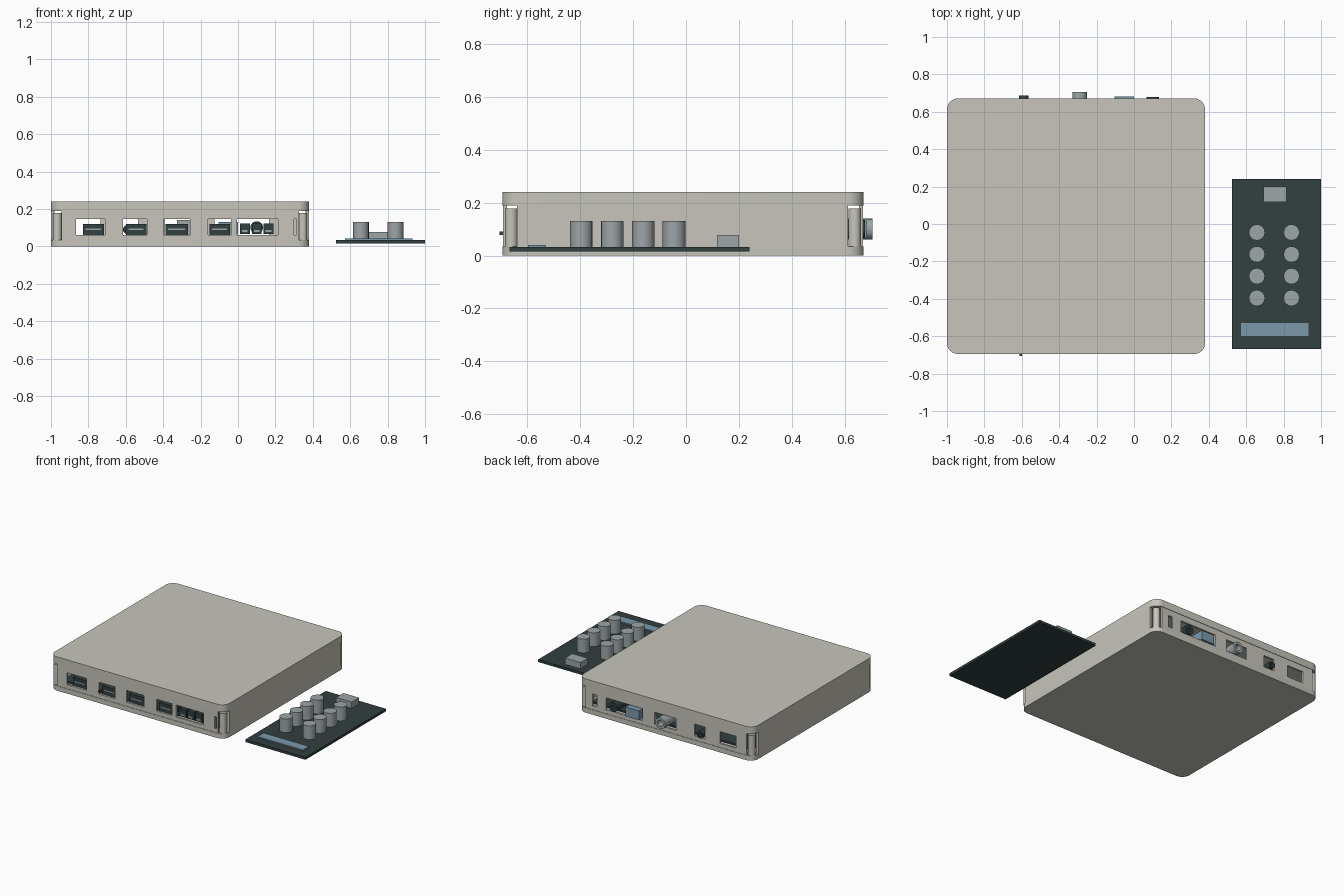
import bpy, bmesh, math
from mathutils import Matrix, Vector

if "Cube" in bpy.data.objects:
    bpy.data.objects.remove(bpy.data.objects["Cube"], do_unlink=True)


def material(name, rgb):
    m = bpy.data.materials.new(name)
    m.use_nodes = True
    m.diffuse_color = (*rgb, 1)
    m.node_tree.nodes["Principled BSDF"].inputs["Base Color"].default_value = (*rgb, 1)
    return m


CASE = material("warm_grey_plastic", (0.57, 0.56, 0.50))
DARK = material("dark_slate", (0.032, 0.050, 0.052))
METAL = material("grey_metal", (0.34, 0.38, 0.39))
BLUE = material("dull_blue", (0.20, 0.32, 0.41))


def finish(bm, name, mat, smooth=False):
    bmesh.ops.recalc_face_normals(bm, faces=bm.faces)
    mesh = bpy.data.meshes.new(name)
    bm.to_mesh(mesh)
    bm.free()
    mesh.materials.append(mat)
    ob = bpy.data.objects.new(name, mesh)
    bpy.context.collection.objects.link(ob)
    if smooth:
        bpy.ops.object.select_all(action='DESELECT')
        ob.select_set(True)
        bpy.context.view_layer.objects.active = ob
        bpy.ops.object.shade_smooth_by_angle(angle=math.radians(35))
    return ob


def box(name, mat, x0, x1, y0, y1, z0, z1):
    bm = bmesh.new()
    centre = Vector((x0 + x1, y0 + y1, z0 + z1)) / 2
    size = Matrix.Diagonal((x1 - x0, y1 - y0, z1 - z0, 1))
    bmesh.ops.create_cube(bm, size=1, matrix=Matrix.Translation(centre) @ size)
    return finish(bm, name, mat)


def cylinder(name, mat, start, radius, length, axis='Z', hole=0, sides=16):
    """Cylinder from start along +Z or +Y; hole gives a socket in the far end."""
    bm = bmesh.new()
    bmesh.ops.create_cone(bm, cap_ends=True, segments=sides, radius1=radius,
                          radius2=radius, depth=length,
                          matrix=Matrix.Translation((0, 0, length / 2)))
    if hole:
        end = max(bm.faces, key=lambda f: f.calc_center_median().z)
        bmesh.ops.inset_region(bm, faces=[end], thickness=radius - hole)
        moved = bmesh.ops.extrude_discrete_faces(bm, faces=[end])["faces"]
        bmesh.ops.translate(bm, verts=moved[0].verts, vec=(0, 0, -length * 0.5))
    turn = Matrix.Rotation(-math.pi / 2, 4, 'X') if axis == 'Y' else Matrix()
    bm.transform(Matrix.Translation(start) @ turn)
    return finish(bm, name, mat, True)


# Case extents
X0, X1, Y0, Y1 = -1.0, 0.38, -0.695, 0.672
FLOOR, CEIL, TOP = 0.034, 0.19, 0.241


def rounded_slab(name, z0, z1, radius=0.06, steps=8):
    bm = bmesh.new()
    verts = []
    corners = [(X1, Y1, -1, -1), (X0, Y1, 1, -1), (X0, Y0, 1, 1), (X1, Y0, -1, 1)]
    for i, (x, y, sx, sy) in enumerate(corners):
        for k in range(steps + 1):
            a = (i + k / steps) * math.pi / 2
            verts.append(bm.verts.new((x + sx * radius + radius * math.cos(a),
                                       y + sy * radius + radius * math.sin(a), z0)))
    base = bm.faces.new(verts)
    ext = bmesh.ops.extrude_face_region(bm, geom=[base], use_keep_orig=True)["geom"]
    bmesh.ops.translate(bm, vec=(0, 0, z1 - z0),
                        verts=[v for v in ext if isinstance(v, bmesh.types.BMVert)])
    return finish(bm, name, CASE, True)


def port_panel(name, y, openings):
    """Upright panel with rectangular openings of one common height."""
    bm = bmesh.new()
    xs = [-0.945] + [x for pair in openings for x in pair] + [0.325]
    zs = [FLOOR, 0.062, 0.147, CEIL]
    grid = [[bm.verts.new((x, y, z)) for z in zs] for x in xs]
    for i in range(len(xs) - 1):
        for j in range(3):
            if j == 1 and i % 2 == 1:
                continue
            bm.faces.new((grid[i][j], grid[i + 1][j], grid[i + 1][j + 1], grid[i][j + 1]))
    ob = finish(bm, name, CASE)
    solid = ob.modifiers.new("thickness", 'SOLIDIFY')
    solid.thickness = 0.014
    solid.offset = 0
    return ob


# Case shell
rounded_slab("case_base", 0, FLOOR)
rounded_slab("case_lid", CEIL, TOP)
for side, x in (("right", X0), ("left", X1 - 0.018)):
    box(side + "_wall", CASE, x, x + 0.018, -0.64, 0.612, FLOOR, CEIL)
front_ports = [(-0.866, -0.711), (-0.615, -0.487), (-0.396, -0.257),
               (-0.16, -0.037), (-0.005, 0.214), (0.3, 0.314)]
back_ports = [(-0.865, -0.735), (-0.62, -0.535), (-0.39, -0.22),
              (-0.125, 0.165), (0.235, 0.27)]
port_panel("front_panel", -0.685, front_ports)
port_panel("back_panel", 0.662, back_ports)

# Recessed corner posts, leaving a slim gap beneath the lid
for x in (X0 + 0.034, X1 - 0.034):
    for y in (Y0 + 0.034, Y1 - 0.034):
        cylinder("corner_post", CASE, (x, y, FLOOR), 0.024, 0.144)

# Internal board and the front sockets on it
box("inner_board", DARK, -0.94, 0.32, -0.64, 0.61, 0.046, 0.058)
for x0, x1 in ((-0.83, -0.717), (-0.6, -0.49), (-0.388, -0.268), (-0.153, -0.044)):
    box("front_socket", DARK, x0, x1, -0.675, -0.52, 0.058, 0.12)
    box("socket_tongue", METAL, x0 + 0.015, x1 - 0.015, -0.678, -0.675, 0.088, 0.096)
for x in (0.037, 0.1, 0.163):
    box("front_small_socket", DARK, x - 0.026, x + 0.026, -0.675, -0.56, 0.066, 0.122)
    box("small_socket_tongue", METAL, x - 0.015, x + 0.015, -0.678, -0.675, 0.076, 0.088)
box("front_latch", DARK, -0.613, -0.598, -0.705, -0.675, 0.078, 0.092)

# Rear connectors
cylinder("round_rear_jack", DARK, (0.1, 0.55, 0.1), 0.034, 0.128, 'Y', 0.014)
box("rear_video_connector", BLUE, -0.105, 0.0, 0.55, 0.682, 0.064, 0.13)
cylinder("rear_barrel", METAL, (-0.29, 0.55, 0.1), 0.04, 0.155, 'Y', 0.022, 20)
box("rear_barrel_mount", METAL, -0.325, -0.255, 0.5, 0.57, 0.058, 0.14)
cylinder("rear_audio_jack", DARK, (-0.59, 0.56, 0.09), 0.025, 0.127, 'Y', 0.012)

# Separate circuit board
box("loose_board", DARK, 0.525, 1.0, -0.667, 0.24, 0.015, 0.033)
box("board_strip", BLUE, 0.573, 0.932, -0.598, -0.53, 0.033, 0.041)
box("board_socket", METAL, 0.693, 0.815, 0.118, 0.2, 0.033, 0.078)
for x in (0.657, 0.842):
    for row in range(4):
        cylinder("capacitor", METAL, (x, -0.045 - 0.117 * row, 0.033), 0.043, 0.098)
